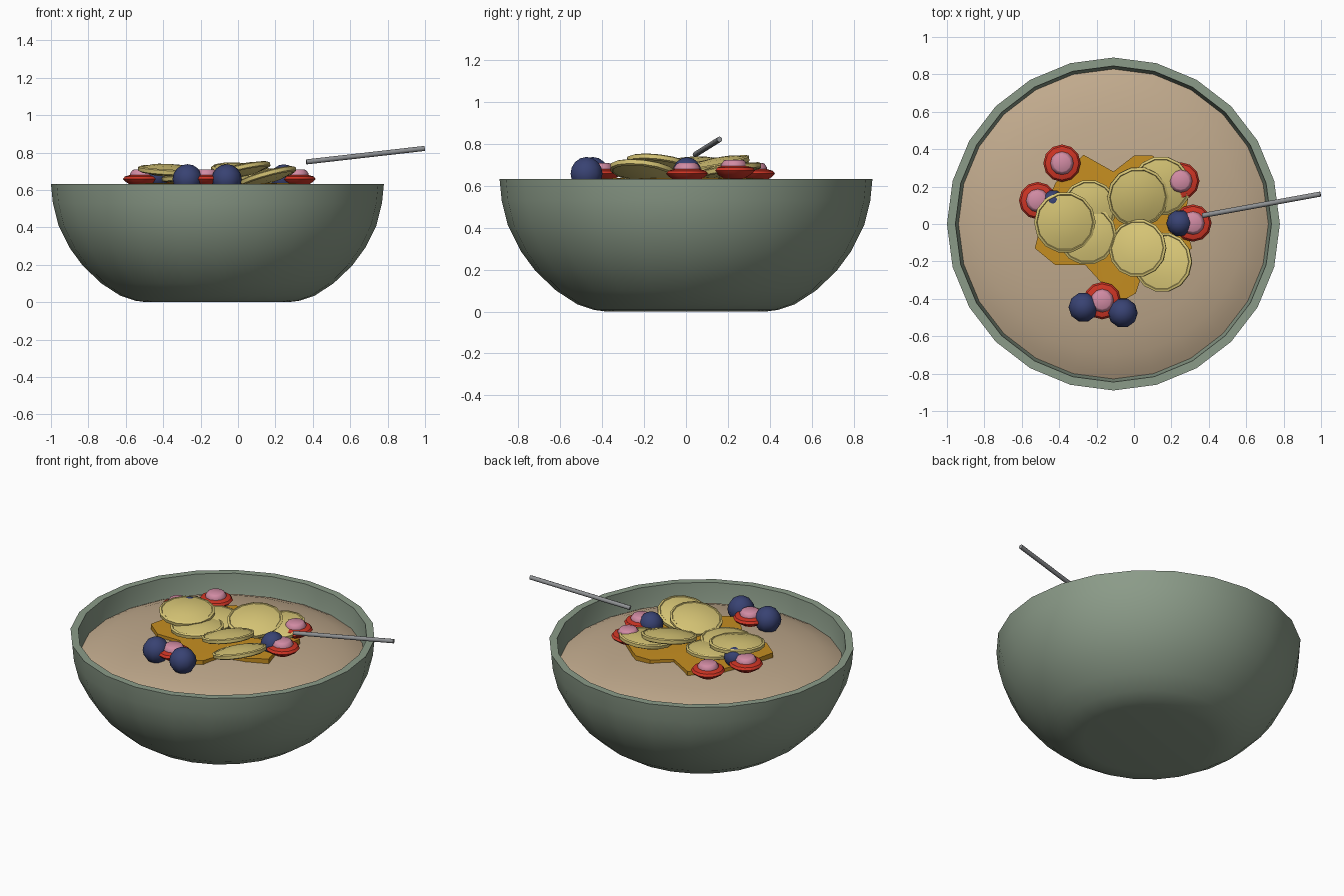
import bpy, math
from mathutils import Vector, Matrix

if "Cube" in bpy.data.objects:
    bpy.data.objects.remove(bpy.data.objects["Cube"])


def material(name, rgb):
    m = bpy.data.materials.new(name)
    m.diffuse_color = (*rgb, 1)
    m.use_nodes = True
    m.node_tree.nodes["Principled BSDF"].inputs["Base Color"].default_value = m.diffuse_color
    return m


GREEN = material("sage_ceramic", (0.26, 0.33, 0.25))
OAT = material("oat_cream", (0.53, 0.40, 0.265))
HONEY = material("honey", (0.56, 0.27, 0.015))
BANANA = material("banana_yellow", (0.68, 0.56, 0.18))
RED = material("berry_red", (0.62, 0.035, 0.018))
PINK = material("berry_pink", (0.64, 0.26, 0.37))
BLUE = material("blueberry_blue", (0.04, 0.055, 0.17))
STEEL = material("steel", (0.27, 0.28, 0.29))


def make(name, verts, faces, mat, matrix=None, angle=35):
    me = bpy.data.meshes.new(name)
    me.from_pydata(verts, [], faces)
    me.materials.append(mat)
    ob = bpy.data.objects.new(name, me)
    bpy.context.collection.objects.link(ob)
    if matrix is not None:
        ob.matrix_world = matrix
    bpy.ops.object.select_all(action='DESELECT')
    ob.select_set(True)
    bpy.context.view_layer.objects.active = ob
    bpy.ops.object.shade_smooth_by_angle(angle=math.radians(angle))
    return ob


def lathe(name, profile, sides, mat, matrix=None, angle=35):
    """Spin (radius, height) points, listed bottom to top outside, about z."""
    verts, rings, faces = [], [], []
    for r, z in profile:
        if r == 0:
            rings.append([len(verts)] * sides)
            verts.append((0, 0, z))
        else:
            rings.append(list(range(len(verts), len(verts) + sides)))
            verts += [(r * math.cos(2 * math.pi * i / sides),
                       r * math.sin(2 * math.pi * i / sides), z) for i in range(sides)]
    for a, b in zip(rings, rings[1:]):
        for i in range(sides):
            j = (i + 1) % sides
            f = list(dict.fromkeys((a[i], a[j], b[j], b[i])))
            faces.append(f)
    return make(name, verts, faces, mat, matrix, angle)


def place(x, y, z, gx=0.0, gy=0.0, scale=1.0):
    """Position with a tilt that rises by gx along x and gy along y."""
    q = Vector((0, 0, 1)).rotation_difference(Vector((-gx, -gy, 1)).normalized())
    return Matrix.Translation((x, y, z)) @ q.to_matrix().to_4x4() @ Matrix.Scale(scale, 4)


CX = -0.11  # bowl axis

# Bowl: outer wall, flat rim, inner wall
lathe("bowl", [(0, 0), (0.38, 0), (0.44, 0.008), (0.52, 0.035), (0.62, 0.10), (0.72, 0.195),
               (0.79, 0.29), (0.85, 0.41), (0.88, 0.53), (0.89, 0.632),
               (0.845, 0.632), (0.835, 0.53), (0.805, 0.42), (0.74, 0.30), (0.66, 0.20),
               (0.55, 0.11), (0.40, 0.05), (0, 0.04)], 24, GREEN, place(CX, 0, 0), 40)

# Porridge: gently domed surface
lathe("porridge", [(0.83, 0.505), (0.79, 0.525), (0.70, 0.56), (0.55, 0.59),
                   (0.35, 0.615), (0, 0.63)], 24, OAT, place(CX, 0, 0))

# Honey: thin irregular puddle
outline = [(-0.27, 0.37), (-0.42, 0.22), (-0.48, 0.08), (-0.53, -0.13), (-0.42, -0.22),
           (-0.26, -0.22), (-0.16, -0.33), (-0.06, -0.41), (0.01, -0.37), (0.05, -0.25),
           (0.20, -0.20), (0.31, -0.13), (0.27, 0.02), (0.30, 0.20), (0.15, 0.33),
           (0.10, 0.365), (0.0, 0.365), (-0.11, 0.28)]
n = len(outline)
verts = [(x, y, 0.59) for x, y in outline] + [(x, y, 0.635) for x, y in outline]
verts += [(CX, 0, 0.645)]
faces = [(i, (i + 1) % n, n + (i + 1) % n, n + i) for i in range(n)]
faces += [(n + i, n + (i + 1) % n, 2 * n) for i in range(n)]
make("honey_puddle", verts, faces, HONEY)

# Banana slices: domed discs with a raised skin edge
slice_profile = [(0, -0.032), (0.09, -0.027), (0.148, -0.012), (0.150, -0.016), (0.163, -0.010),
                 (0.165, 0.010), (0.152, 0.016), (0.148, 0.012), (0.09, 0.027), (0, 0.034)]
slices = [(-0.37, 0.01, 0.705, -0.05, 0.08, 1.0), (-0.25, -0.06, 0.665, 0.05, 0.0, 0.96),
          (-0.24, 0.09, 0.66, 0.0, 0.1, 0.9), (0.02, 0.145, 0.70, -0.08, 0.2, 1.0),
          (0.145, 0.205, 0.675, 0.05, 0.15, 0.97), (0.02, -0.13, 0.705, 0.22, -0.12, 0.95),
          (0.155, -0.205, 0.67, 0.28, -0.12, 0.98)]
for i, s in enumerate(slices):
    lathe(f"banana_slice_{i + 1}", slice_profile, 14, BANANA, place(*s))

# Strawberry pieces: red disc with a pink core
berries = [(-0.385, 0.325), (-0.515, 0.125), (0.25, 0.23), (0.315, 0.005), (-0.17, -0.41)]
for i, (x, y) in enumerate(berries):
    z = 0.66 if i != 2 else 0.675
    lathe(f"strawberry_{i + 1}", [(0, -0.045), (0.05, -0.04), (0.088, -0.015), (0.1, -0.002),
                                  (0.09, 0.012), (0.062, 0.02), (0, 0.02)],
          12, RED, place(x, y, z))
    lathe(f"strawberry_core_{i + 1}", [(0.062, 0.01), (0.062, 0.028), (0.05, 0.045),
                                       (0.045, 0.048), (0, 0.05)], 12, PINK, place(x, y, z))

# Blueberries
ball = [(math.cos(t) if abs(k) < 4 else 0, math.sin(t))
        for k in range(-4, 5) for t in [k * math.pi / 8]]
for i, (x, y, z, r) in enumerate([(-0.27, -0.445, 0.658, 0.08), (-0.06, -0.475, 0.658, 0.08),
                                  (0.245, 0.005, 0.665, 0.072), (-0.43, 0.12, 0.675, 0.062)]):
    lathe(f"blueberry_{i + 1}", ball, 10, BLUE, place(x, y, z, 0, 0, r), 60)

# Spoon handle
a, b = Vector((0.365, 0.045, 0.75)), Vector((0.997, 0.16, 0.822))
rot = (b - a).to_track_quat('Z', 'Y').to_matrix().to_4x4()
lathe("spoon_handle", [(0, 0), (0.0135, 0), (0.0135, (b - a).length), (0, (b - a).length)],
      8, STEEL, Matrix.Translation(a) @ rot, 50)
